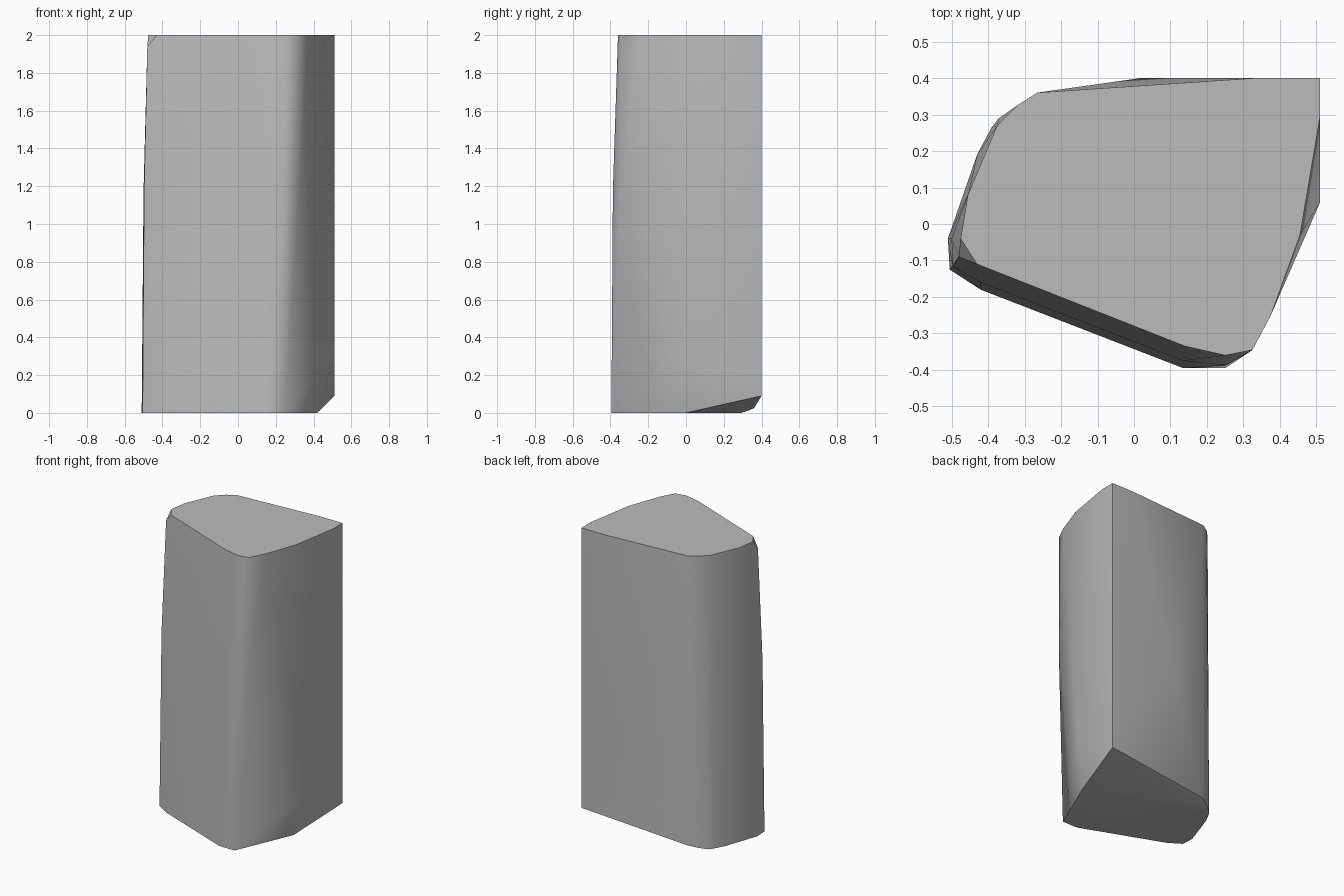
import bpy
import bmesh
import math

# Remove the default object only
default_cube = bpy.data.objects.get("Cube")
if default_cube:
    bpy.data.objects.remove(default_cube, do_unlink=True)


def make_material(name, colour):
    material = bpy.data.materials.new(name)
    material.use_nodes = True
    material.diffuse_color = colour
    shader = next(n for n in material.node_tree.nodes if n.type == "BSDF_PRINCIPLED")
    shader.inputs["Base Color"].default_value = colour
    shader.inputs["Roughness"].default_value = 0.9
    return material


# Flat top outline, going round from the left front corner
top_outline = [
    (-.43, -.11), (.14, -.335), (.25, -.36), (.325, -.345), (.375, -.25),
    (.455, -.03), (.51, .295), (.51, .4), (.335, .4), (-.265, .36),
    (-.32, .325), (-.375, .27), (-.455, .08), (-.475, -.04),
]

# Slightly wider foot outline, cut short at the back right
foot_outline = [
    (-.505, -.125), (-.42, -.18), (.135, -.395), (.25, -.395),
    (.42, 0), (-.37, .29), (-.39, .265), (-.43, .19), (-.51, -.04),
]

# Bulge of the front and left faces at mid height
waist_outline = [
    (-.497, -.115), (-.42, -.16), (.135, -.375), (.25, -.387),
    (.325, -.345), (-.5, -.04),
]

# Single corners: chipped top, slanted underside, and swellings on the faces
lone_corners = [
    (-.48, -.09, 1.94),
    (.51, .4, .09), (-.265, .36, .025), (-.32, .325, .01),
    (.51, .06, .29), (.02, .4, .85),
]

corners = [(x, y, 2) for x, y in top_outline]
corners += [(x, y, 0) for x, y in foot_outline]
corners += [(x, y, 1.18) for x, y in waist_outline]
corners += lone_corners

# Wrap the corners in one faceted stone
bm = bmesh.new()
for corner in corners:
    bm.verts.new(corner)
bmesh.ops.convex_hull(bm, input=bm.verts[:])
loose = [v for v in bm.verts if not v.link_faces]
bmesh.ops.delete(bm, geom=loose, context="VERTS")
bmesh.ops.dissolve_limit(bm, angle_limit=math.radians(0.5),
                         verts=bm.verts[:], edges=bm.edges[:])
bmesh.ops.recalc_face_normals(bm, faces=bm.faces[:])

mesh = bpy.data.meshes.new("stone_pillar")
bm.to_mesh(mesh)
bm.free()
mesh.materials.append(make_material("stone_grey", (0.5, 0.5, 0.5, 1)))

pillar = bpy.data.objects.new("stone_pillar", mesh)
bpy.context.collection.objects.link(pillar)

# Soft sides with crisp rims
bpy.ops.object.select_all(action="DESELECT")
pillar.select_set(True)
bpy.context.view_layer.objects.active = pillar
bpy.ops.object.shade_smooth_by_angle(angle=math.radians(30))
